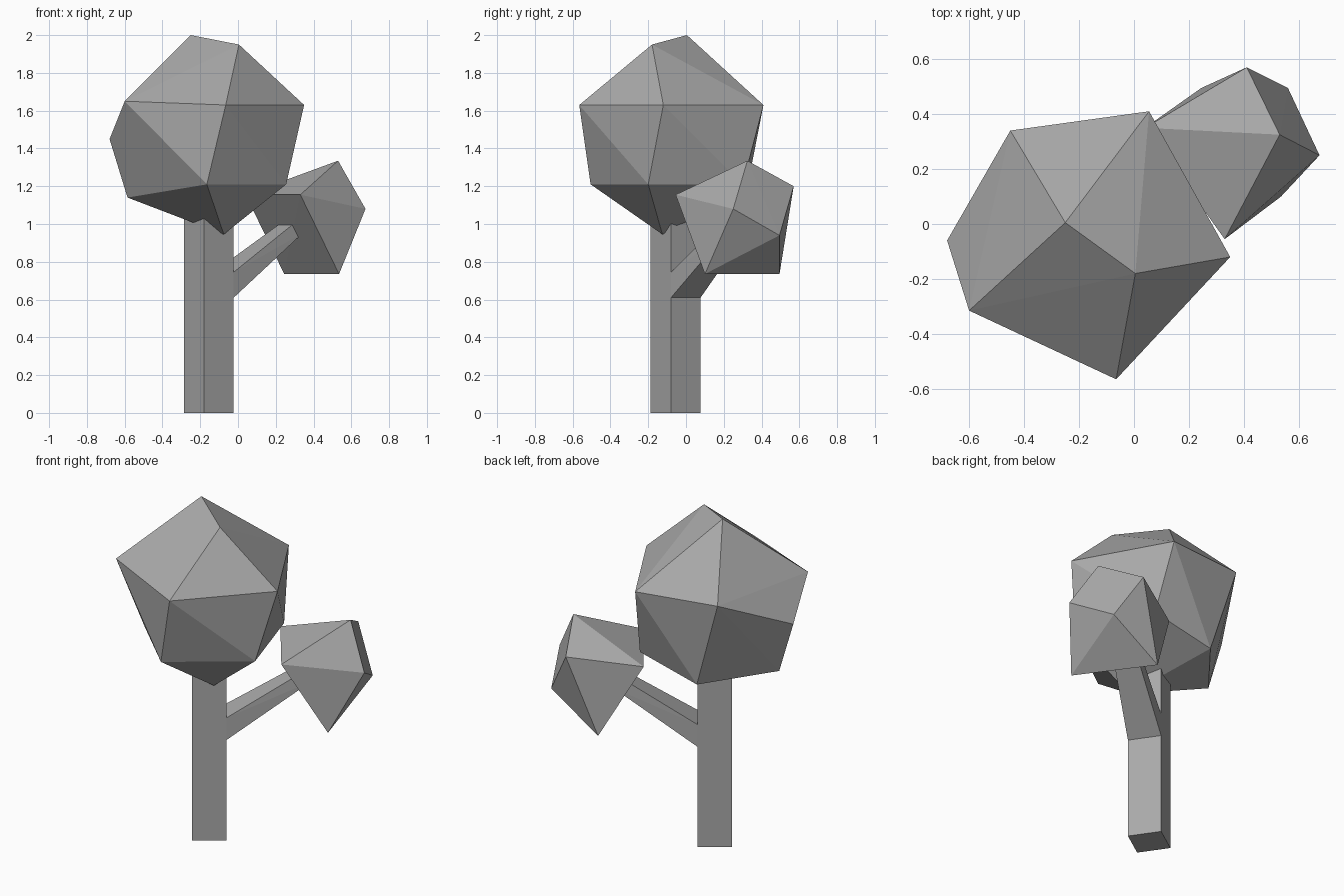
import bpy
import bmesh
import math
from mathutils import Matrix, Vector

default_cube = bpy.data.objects.get("Cube")
if default_cube:
    bpy.data.objects.remove(default_cube, do_unlink=True)

# One plain grey for the whole tree
grey = bpy.data.materials.new("plain grey")
grey.use_nodes = True
colour = (0.4, 0.4, 0.4, 1)
grey.diffuse_color = colour
grey.node_tree.nodes["Principled BSDF"].inputs["Base Color"].default_value = colour


def finish(name, bm):
    """Turn a bmesh into a flat shaded grey object."""
    bmesh.ops.recalc_face_normals(bm, faces=bm.faces[:])
    mesh = bpy.data.meshes.new(name)
    bm.to_mesh(mesh)
    bm.free()
    mesh.materials.append(grey)
    obj = bpy.data.objects.new(name, mesh)
    bpy.context.collection.objects.link(obj)
    return obj


def faceted_solid(name, corners):
    """Wrap a faceted convex skin around a few corner points."""
    bm = bmesh.new()
    for corner in corners:
        bm.verts.new(corner)
    bmesh.ops.convex_hull(bm, input=bm.verts[:])
    return finish(name, bm)


# Trunk: a square post turned about its upright axis
width, height = 0.19, 1.12
turn = math.radians(34.5)
trunk_centre = Vector((-0.155, -0.055, 0))
turned_frame = Matrix.Translation(trunk_centre) @ Matrix.Rotation(turn, 4, "Z")

bm = bmesh.new()
bmesh.ops.create_cube(bm, size=1)
bmesh.ops.scale(bm, vec=(width, width, height), verts=bm.verts[:])
bmesh.ops.translate(bm, vec=(0, 0, height / 2), verts=bm.verts[:])
bmesh.ops.transform(bm, matrix=turned_frame, verts=bm.verts[:])
finish("trunk", bm)

# Branch: tapered bar rising from one trunk face into the small crown
half = width / 2
sections = [
    # distance along, half width, height
    (half, half, 0.61), (half, half, 0.745),
    (half + 0.47, 0.063, 0.955), (half + 0.42, 0.063, 1.01),
]
faceted_solid("branch", [
    turned_frame @ Vector((along, side * spread, level))
    for along, spread, level in sections
    for side in (-1, 1)
])

# Large crown: irregular faceted ball on top of the trunk
faceted_solid("large_crown", [
    # peak
    (-0.25, 0.005, 2.0), (0.005, -0.18, 1.95),
    # upper ring
    (0.35, -0.12, 1.63), (-0.065, -0.565, 1.63), (-0.6, -0.315, 1.65),
    (-0.45, 0.34, 1.65), (0.055, 0.41, 1.63),
    # side bulge
    (-0.68, -0.06, 1.45),
    # lower ring
    (-0.165, -0.505, 1.21), (0.255, -0.2, 1.21), (0.1, 0.3, 1.21),
    (-0.29, 0.31, 1.12), (-0.585, -0.06, 1.14),
    # underside
    (-0.075, -0.125, 0.945),
])

# Small crown: skewed block at the end of the branch
faceted_solid("small_crown", [
    # face towards the trunk
    (0.33, -0.055, 1.155), (0.04, 0.35, 1.155),
    (0.245, 0.495, 0.735), (0.535, 0.1, 0.735),
    # outer face
    (0.53, 0.325, 1.335), (0.41, 0.57, 1.2),
    (0.56, 0.495, 0.94), (0.675, 0.25, 1.08),
])
